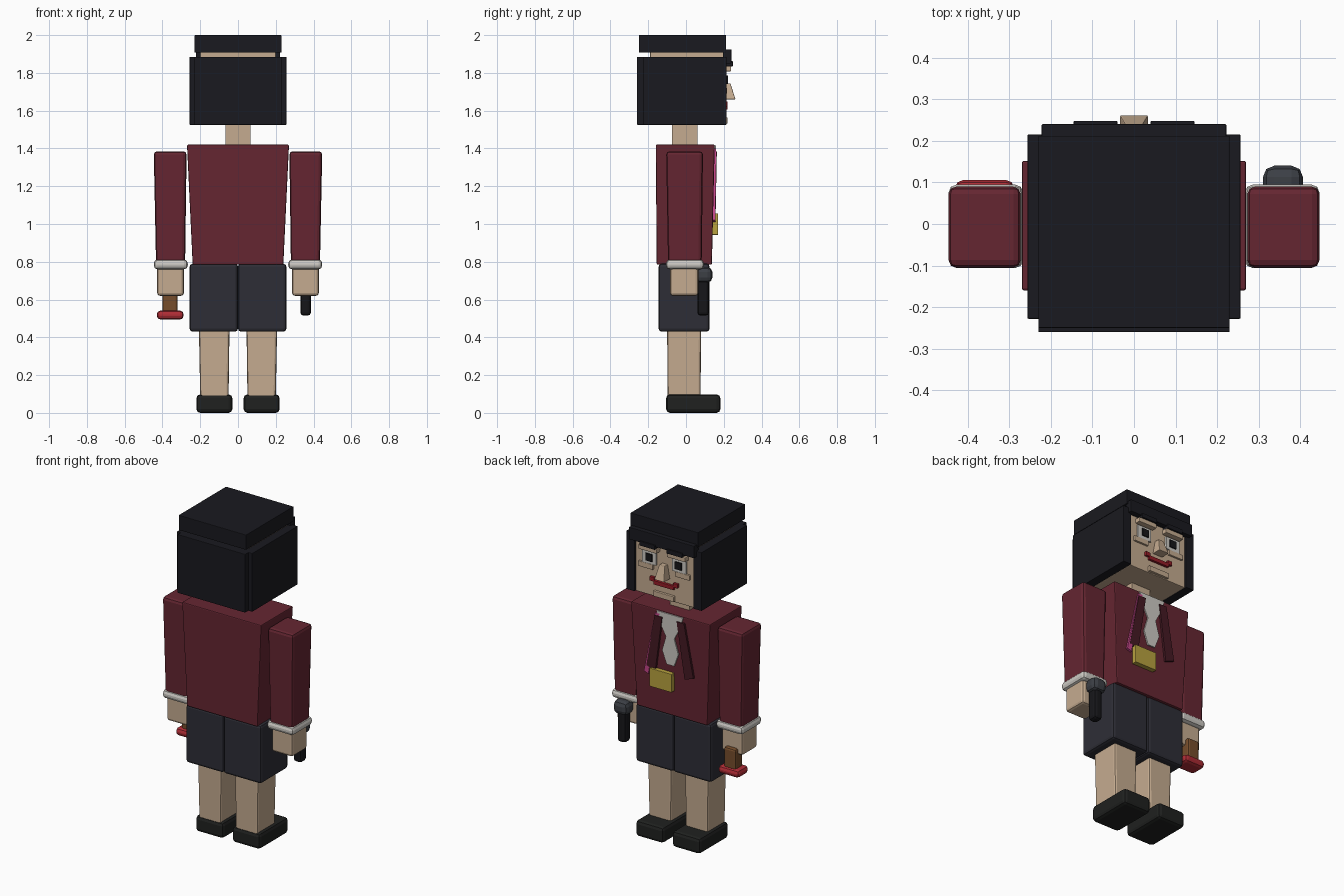
import bpy, bmesh

if "Cube" in bpy.data.objects:
    bpy.data.objects.remove(bpy.data.objects["Cube"])

def mat(name, r, g, b):
    m = bpy.data.materials.new(name)
    m.diffuse_color = (r, g, b, 1)
    m.use_nodes = True
    m.node_tree.nodes["Principled BSDF"].inputs["Base Color"].default_value = m.diffuse_color
    return m

SKIN = mat("skin", 0.56, 0.41, 0.28)
HAIR = mat("hair", 0.010, 0.010, 0.014)
JACKET = mat("jacket", 0.13, 0.019, 0.031)
LAPEL = mat("lapel", 0.06, 0.010, 0.017)
SHORTS = mat("shorts", 0.027, 0.027, 0.037)
SHOE = mat("shoe", 0.014, 0.015, 0.014)
WHITE = mat("white", 0.62, 0.60, 0.56)
BLACK = mat("black", 0.008, 0.008, 0.01)
RED = mat("red", 0.42, 0.025, 0.035)
LIPS = mat("lips", 0.30, 0.012, 0.02)
WOOD = mat("wood", 0.18, 0.075, 0.025)
GOLD = mat("gold", 0.48, 0.36, 0.05)
PINK = mat("pink", 0.55, 0.06, 0.25)
GREY = mat("grey", 0.045, 0.05, 0.06)

def finish(name, bm, material, bevel=0.0, segments=2):
    if bevel:
        bmesh.ops.bevel(bm, geom=bm.edges[:], offset=bevel, segments=segments,
                        profile=0.5, affect='EDGES', clamp_overlap=True)
    bmesh.ops.recalc_face_normals(bm, faces=bm.faces[:])
    me = bpy.data.meshes.new(name)
    bm.to_mesh(me)
    bm.free()
    me.materials.append(material)
    ob = bpy.data.objects.new(name, me)
    bpy.context.collection.objects.link(ob)
    return ob

def hexa(name, low, high, z, material, bevel=0.0):
    """Tapered box: low/high are (x0, x1, y0, y1) rectangles at heights z."""
    bm = bmesh.new()
    rings = []
    for (x0, x1, y0, y1), h in zip((low, high), z):
        rings.append([bm.verts.new((x, y, h)) for x, y in
                      ((x0, y0), (x1, y0), (x1, y1), (x0, y1))])
    bm.faces.new(rings[0][::-1])
    bm.faces.new(rings[1])
    for i in range(4):
        j = (i + 1) % 4
        bm.faces.new((rings[0][i], rings[0][j], rings[1][j], rings[1][i]))
    return finish(name, bm, material, bevel)

def box(name, x, y, z, material, bevel=0.0):
    return hexa(name, (*x, *y), (*x, *y), z, material, bevel)

def flip(r, s):
    """Mirror a rectangle or x range to side s."""
    return r if s > 0 else (-r[1], -r[0], *r[2:])

def plate(name, outline, back, front, material):
    """Flat x/z outline extruded in y; back/front give y at z = 1.42 and z = 0.79."""
    y_at = lambda ends, z: ends[1] + (ends[0] - ends[1]) * (z - 0.79) / 0.63
    bm = bmesh.new()
    a = [bm.verts.new((x, y_at(back, z), z)) for x, z in outline]
    b = [bm.verts.new((x, y_at(front, z), z)) for x, z in outline]
    bm.faces.new(a)
    bm.faces.new(b[::-1])
    for i in range(len(a)):
        j = (i + 1) % len(a)
        bm.faces.new((a[i], a[j], b[j], b[i]))
    return finish(name, bm, material)

# torso, neck and head
hexa("torso", (-.24, .24, -.155, .137), (-.27, .27, -.16, .152), (.785, 1.42), JACKET, .006)
box("neck", (-.066, .066), (-.073, .06), (1.40, 1.54), SKIN)
box("head", (-.2, .2), (-.19, .205), (1.525, 1.93), SKIN, .005)

# hair
box("hair_cap", (-.23, .23), (-.25, .212), (1.908, 2.0), HAIR, .003)
box("hair_back", (-.23, .23), (-.26, -.185), (1.525, 1.885), HAIR, .003)
box("hair_fringe", (-.222, .222), (.195, .24), (1.85, 1.925), HAIR, .003)

# mirrored parts
for s, side in ((1, "right"), (-1, "left")):
    f = lambda *r: flip(r, s)
    box("hair_side_" + side, f(.2, .256), (-.228, .215), (1.525, 1.885), HAIR, .003)

    # face
    box("eye_" + side, f(.055, .15), (.19, .215), (1.722, 1.8), WHITE)
    box("pupil_" + side, f(.078, .122), (.2, .222), (1.74, 1.785), BLACK)
    box("eyebrow_" + side, f(.04, .145), (.2, .248), (1.835, 1.862), HAIR, .002)
    box("brow_ridge_" + side, f(.035, .16), (.2, .238), (1.808, 1.836), SKIN, .003)
    box("cheek_" + side, f(.075, .175), (.19, .217), (1.69, 1.722), SKIN, .003)
    box("mouth_corner_" + side, f(.065, .095), (.19, .22), (1.622, 1.648), LIPS, .002)

    # arm
    hexa("sleeve_" + side, f(.28, .434, -.095, .083), f(.272, .446, -.105, .09),
         (.79, 1.385), JACKET, .018)
    box("cuff_" + side, f(.266, .446), (-.106, .095), (.76, .812), WHITE, .02)
    box("hand_" + side, f(.286, .428), (-.085, .065), (.62, .775), SKIN, .015)

    # leg
    box("shorts_" + side, f(.0, .256), (-.145, .125), (.43, .79), SHORTS, .016)
    hexa("leg_" + side, f(.05, .2, -.097, .077), f(.045, .207, -.1, .08),
         (.08, .45), SKIN, .012)
    box("shoe_" + side, f(.03, .22), (-.105, .182), (0, .098), SHOE, .02)

    # lapel
    plate("lapel_" + side, [(s * x, z) for x, z in
          ((.05, 1.385), (.1, 1.385), (.16, 1.06), (.1, 1.04))],
          (.14, .125), (.164, .152), LAPEL)

# face centre
hexa("nose", (-.034, .034, .19, .262), (-.018, .018, .19, .235), (1.66, 1.745), SKIN, .003)
box("mouth", (-.07, .07), (.19, .22), (1.605, 1.63), LIPS, .002)
box("chin", (-.07, .07), (.19, .22), (1.532, 1.565), SKIN, .003)

# shirt front, lanyard and badge
plate("shirt_tie", [(-.09, 1.415), (.09, 1.415), (.06, 1.33), (.028, 1.27), (.055, 1.18),
                    (.025, 1.1), (-.025, 1.1), (-.055, 1.18), (-.028, 1.27), (-.06, 1.33)],
      (.14, .125), (.158, .148), WHITE)
plate("lanyard", [(.07, 1.4), (.1, 1.4), (.178, 1.02), (.148, 1.01)],
      (.14, .125), (.158, .155), PINK)
box("badge", (-.02, .13), (.13, .17), (.943, 1.055), GOLD, .002)

# held tool with red end
box("tool_handle", (-.4, -.32), (.02, .09), (.53, .66), WOOD, .012)
box("tool_end", (-.43, -.288), (.0, .106), (.494, .542), RED, .02)

# microphone
box("microphone_grip", (.33, .386), (.06, .122), (.515, .71), BLACK, .017)
box("microphone_head", (.31, .406), (.05, .14), (.69, .772), GREY, .027)
